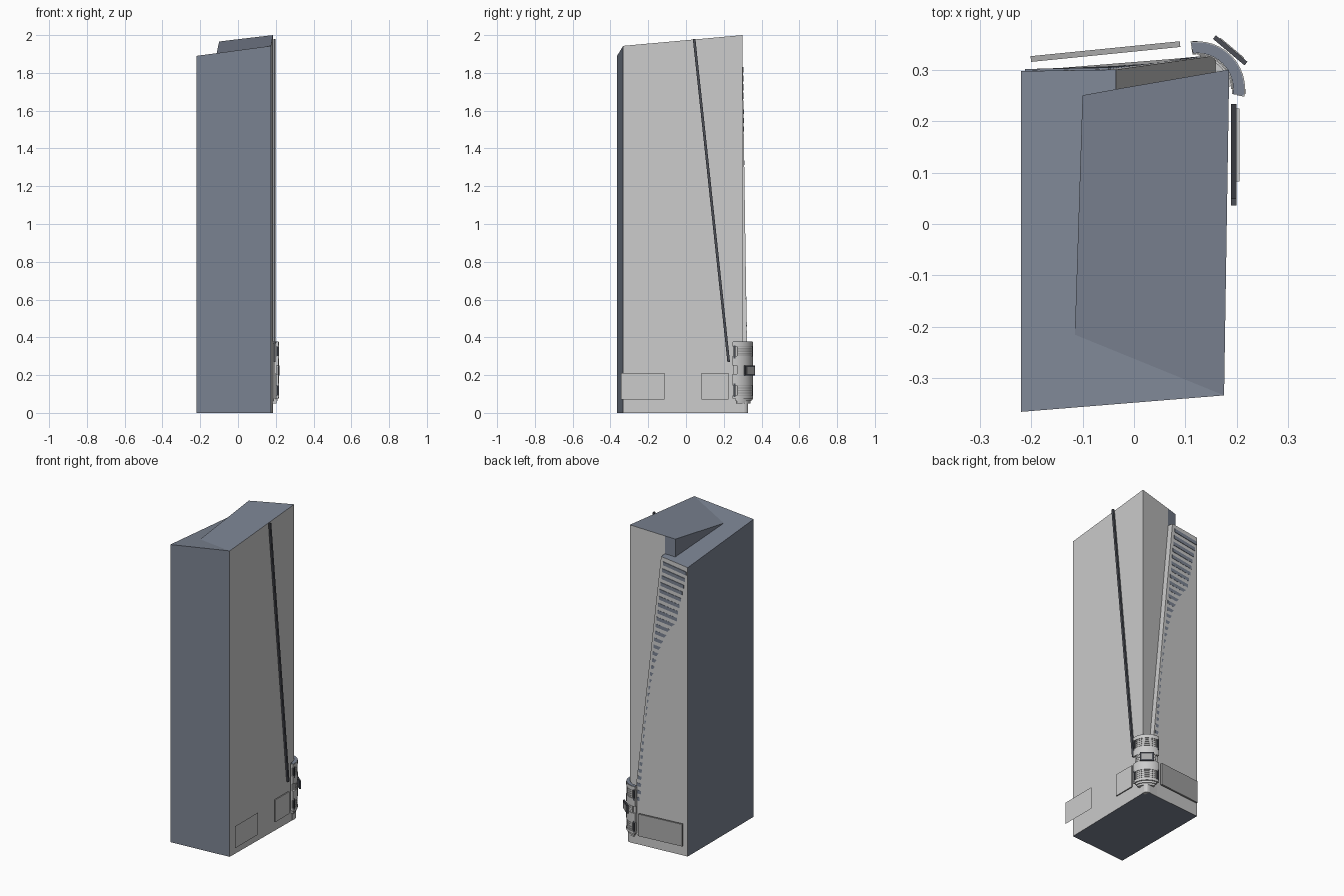
import bpy, bmesh
from math import cos, sin, radians
from mathutils import Vector

if "Cube" in bpy.data.objects:
    bpy.data.objects.remove(bpy.data.objects["Cube"])


def material(name, rgb):
    m = bpy.data.materials.new(name)
    m.diffuse_color = (*rgb, 1)
    m.use_nodes = True
    m.node_tree.nodes["Principled BSDF"].inputs["Base Color"].default_value = m.diffuse_color
    return m


SLATE = material("slate", (0.20, 0.23, 0.29))
DARK = material("dark", (0.07, 0.075, 0.09))
MID = material("mid_grey", (0.4, 0.4, 0.4))


def finish(bm, name, mats=(), smooth=False, fix=True):
    if fix:
        bmesh.ops.recalc_face_normals(bm, faces=bm.faces[:])
    me = bpy.data.meshes.new(name)
    bm.to_mesh(me)
    bm.free()
    ob = bpy.data.objects.new(name, me)
    bpy.context.collection.objects.link(ob)
    for m in mats:
        me.materials.append(m)
    if smooth:
        bpy.ops.object.select_all(action='DESELECT')
        ob.select_set(True)
        bpy.context.view_layer.objects.active = ob
        bpy.ops.object.shade_smooth_by_angle(angle=radians(30))
    return ob


def add_prism(bm, pts, offset):
    """Extrude a 3D polygon by an offset vector."""
    a = [bm.verts.new(p) for p in pts]
    b = [bm.verts.new(Vector(p) + Vector(offset)) for p in pts]
    bm.faces.new(a)
    bm.faces.new(b[::-1])
    n = len(pts)
    for i in range(n):
        bm.faces.new((a[i], b[i], b[(i + 1) % n], a[(i + 1) % n]))


def prism(name, pts, offset, mat=None, smooth=False):
    bm = bmesh.new()
    add_prism(bm, pts, offset)
    return finish(bm, name, [mat] if mat else [], smooth)


def sector(name, r0, r1, a0, a1, z0, z1, mat=None, n=12):
    """Part of a tube around the rear right corner."""
    cx, cy = 0.123, 0.262
    ang = [radians(a0 + (a1 - a0) * i / n) for i in range(n + 1)]
    pts = [(cx + r1 * cos(a), cy + r1 * sin(a), z0) for a in ang]
    pts += [(cx + r0 * cos(a), cy + r0 * sin(a), z0) for a in reversed(ang)]
    return prism(name, pts, (0, 0, z1 - z0), mat, True)


# Main case: slab with sloping top, raised rear wedge and stepped back
P = dict(
    A0=(-.22, -.365, 0), F0=(.175, -.333, 0), R0=(.185, .30, 0),
    S0=(.165, .295, 0), W0=(.165, .328, 0), B0=(-.22, .297, 0),
    A=(-.22, -.365, 1.89), F=(.175, -.333, 1.943), R=(.185, .30, 2.0),
    C=(-.10, .25, 1.966), c=(-.10, .25, 1.853), T=(-.115, -.215, 1.894),
    D=(-.035, .262, 1.974), d=(-.035, .262, 1.861),
    W=(-.035, .30, 1.858), B=(-.22, .297, 1.835))
bm = bmesh.new()
v = {k: bm.verts.new(p) for k, p in P.items()}
faces = [("A0 F0 F A", 1), ("F0 R0 R F", 0), ("R0 S0 d D R", 0), ("S0 W0 W d", 0),
         ("W0 B0 B W", 0), ("B0 A0 A B", 1), ("A0 B0 W0 S0 R0 F0", 1),
         ("A F T c d W B", 1), ("F R D C T", 1), ("D d c C", 1), ("T C c", 1)]
grey = material("grey", (0.8, 0.8, 0.8))
for names, slot in faces:
    bm.faces.new([v[k] for k in names.split()]).material_index = slot
finish(bm, "case", [grey, SLATE])

# Rounded foot closing the step at the rear corner
prism("corner_foot", [(.10, .30, 0), (.10, .323, 0), (.16, .329, 0), (.174, .327, 0),
                      (.182, .32, 0), (.186, .31, 0), (.186, .28, 0)], (0, 0, .06))


# Tapering ladder of vent slats lying on the left part of the back
def back_y(x, z):
    t = z / 1.86
    return .297 + (x + .22) * (.08 * (1 - t) + .016 * t)


bm = bmesh.new()
N = 35
for i in range(N):
    t = i / (N - 1)
    z = .30 + 1.53 * t
    x1 = .128 - .178 * t
    x0 = .10 - .312 * t
    tilt = (x1 - x0) * .137 * t + .002
    h = .022
    y0, y1 = back_y(x0, z) - .01, back_y(x1, z) - .01
    add_prism(bm, [(x0, y0, z - tilt - h), (x1, y1, z - h), (x1, y1, z), (x0, y0, z - tilt)],
              (0, .014, 0))
finish(bm, "vent_slats", [SLATE])

# Long diagonal light strip on the right face
prism("diagonal_strip", [(.188, .036, 1.98), (.188, .050, 1.98),
                         (.188, .233, .27), (.188, .219, .27)], (.011, 0, 0), DARK)

# Rear plate, side plate and the thin front decal plane
prism("rear_plate", [(-.20, .315, .07), (.09, .344, .07), (.09, .344, .21), (-.20, .315, .21)],
      (-.001, .011, 0), MID)
prism("side_plate", [(.198, .083, .07), (.198, .224, .07), (.198, .224, .21), (.198, .083, .21)],
      (.007, 0, 0))
bm = bmesh.new()
bm.faces.new([bm.verts.new(p) for p in
              [(.22, -.345, .07), (.22, -.115, .07), (.22, -.115, .21), (.22, -.345, .21)]])
finish(bm, "front_decal", fix=False)

# Curved corner grip: inner shell, outer shell sections, recessed bands
sector("grip_core", .068, .082, -8, 98, .075, .37)
for i, (z0, z1) in enumerate([(.075, .092), (.145, .205), (.25, .30), (.352, .375)]):
    sector(f"grip_section_{i}", .078, .093, -9, 98, z0, z1)
for i, (z0, z1) in enumerate([(.092, .145), (.205, .25), (.30, .352)]):
    sector(f"grip_band_{i}", .078, .090, 5, 85, z0, z1, MID if i != 1 else None)
    for j in range(4):
        z = z0 + (z1 - z0) * (j + .5) / 4
        sector(f"grip_ridge_{i}_{j}", .085, .092, 8, 82, z - .003, z + .003)
for i, z0 in enumerate([.085, .287]):
    for j, a in enumerate([-6, 90]):
        sector(f"grip_slot_{i}_{j}", .085, .094, a, a + 6, z0, z0 + .07, DARK, 2)
sector("grip_cap", .070, .091, -8, 97, .374, .377, SLATE)
sector("grip_collar", .066, .086, 0, 90, .062, .076)
sector("grip_base", .062, .080, 5, 85, .05, .064)

# Square latch on the grip
u = Vector((cos(radians(-40)), sin(radians(-40)), 0))
n = Vector((-u.y, u.x, 0))
for name, half, off, th, z0, z1, mat in [("latch", .040, .0, .009, .197, .25, DARK),
                                         ("latch_face", .030, .008, .003, .205, .242, MID)]:
    c = Vector((.184, .334, 0)) + n * off
    a, b = c - u * half, c + u * half
    prism(name, [(a.x, a.y, z0), (b.x, b.y, z0), (b.x, b.y, z1), (a.x, a.y, z1)], n * th, mat)
